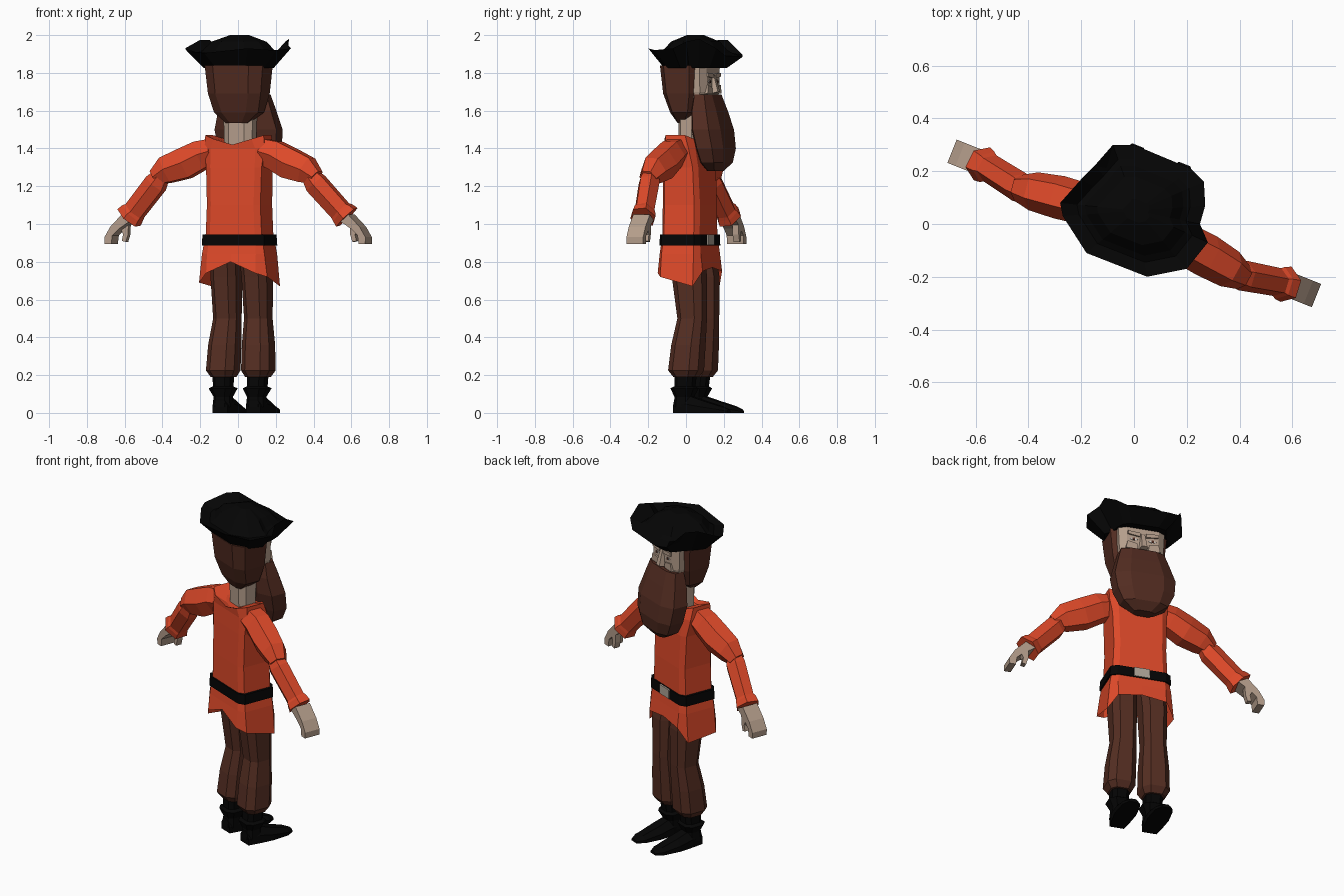
import bpy, bmesh, math
from mathutils import Matrix, Vector

# The figure is built facing local +y, then turned to its stance
TURN = Matrix.Rotation(math.radians(-21.6), 4, 'Z')


def material(name, rgb):
    m = bpy.data.materials.new(name)
    m.diffuse_color = (*rgb, 1)
    return m


RED = material("red_cloth", (0.72, 0.066, 0.022))
SKIN = material("skin", (0.46, 0.34, 0.26))
HAIR = material("brown_hair", (0.085, 0.025, 0.015))
TROUSER = material("brown_trousers", (0.09, 0.027, 0.016))
BLACK = material("black_leather", (0.0015, 0.0015, 0.0015))
METAL = material("buckle_metal", (0.42, 0.37, 0.31))
WHITE = material("eye_white", (0.65, 0.62, 0.58))


def loft(name, rings, mat, start=True, end=True, turn=True):
    """Skin a list of rings with the same point count, optionally capped."""
    bm = bmesh.new()
    vs = [[bm.verts.new(p) for p in r] for r in rings]
    n = len(rings[0])
    for a, b in zip(vs, vs[1:]):
        for i in range(n):
            j = (i + 1) % n
            bm.faces.new((a[i], a[j], b[j], b[i]))
    if start:
        bm.faces.new(vs[0][::-1])
    if end:
        bm.faces.new(vs[-1])
    bmesh.ops.recalc_face_normals(bm, faces=bm.faces)
    me = bpy.data.meshes.new(name)
    bm.to_mesh(me)
    bm.free()
    if turn:
        me.transform(TURN)
    me.materials.append(mat)
    ob = bpy.data.objects.new(name, me)
    bpy.context.collection.objects.link(ob)
    return ob


def ring(z, a, b, cx=0, cy=0, k=0.55, hem=None):
    """Flat chamfered ring of ten points: right side, front, left side, back."""
    pts = [(a, -b * k), (a, b * k), (a * k, b), (0, b), (-a * k, b),
           (-a, b * k), (-a, -b * k), (-a * k, -b), (0, -b), (a * k, -b)]
    return [(cx + x, cy + y, hem[i] if hem else z) for i, (x, y) in enumerate(pts)]


def tube(name, path, mat, s, n=6):
    """Limb along (x, y, z, thickness, depth) stations, mirrored by s."""
    P = [Vector(p[:3]) for p in path]
    rings = []
    for i, p in enumerate(path):
        d = (P[min(i + 1, len(P) - 1)] - P[max(i - 1, 0)]).normalized()
        side = d.cross(Vector((0, 1, 0))).normalized()
        fwd = side.cross(d)
        r = []
        for k in range(n):
            t = 2 * math.pi * (k + 0.5) / n
            q = P[i] + side * p[3] * 1.1 * math.cos(t) + fwd * p[4] * 1.06 * math.sin(t)
            r.append((q.x * s, q.y, q.z))
        rings.append(r)
    return loft(name, rings, mat)


def prism(name, outline, y0, y1, mat, s=1):
    """Extrude an (x, z) outline between two y depths."""
    return loft(name, [[(x * s, y, z) for x, z in outline] for y in (y0, y1)], mat)


def box(name, x0, x1, y0, y1, z0, z1, mat):
    return prism(name, [(x0, z0), (x1, z0), (x1, z1), (x0, z1)], y0, y1, mat)


# Tunic body, with collar dipping around the neck
collar = [1.47, 1.47, 1.45, 1.43, 1.45, 1.47, 1.47, 1.45, 1.42, 1.45]
inner = [1.44, 1.44, 1.42, 1.41, 1.42, 1.44, 1.44, 1.42, 1.40, 1.42]
loft("tunic", [ring(0.92, .160, .106, cy=.022, k=.8),
               ring(1.10, .152, .106, cy=.022, k=.8),
               ring(1.30, .158, .10, cy=.02, k=.8),
               ring(1.40, .170, .09, cy=.014, k=.75),
               ring(0, .166, .085, cy=.005, k=.65, hem=collar),
               ring(0, .085, .06, cy=.015, hem=inner)], RED)

# Tunic skirt with uneven hem, open below
hem = [.72, .67, .75, .77, .75, .67, .69, .74, .80, .74]
loft("tunic_skirt", [ring(0.92, .164, .108, cy=.022, k=.8),
                     ring(0.84, .178, .117, cy=.022, k=.78),
                     ring(0, .194, .128, cy=.022, k=.72, hem=hem)], RED, end=False)

# Belt and buckle
loft("belt", [ring(0.887, .178, .117, cy=.022, k=.8),
              ring(0.945, .174, .115, cy=.022, k=.8)], BLACK)
box("buckle", -.045, .045, .136, .145, .89, .945, METAL)

# Neck
loft("neck", [ring(1.38, .08, .055, cy=.032), ring(1.62, .082, .06, cy=.032)], SKIN)

# Hair, covering the back and sides of the head
loft("hair", [ring(1.535, .06, .03, cy=-.005),
              ring(1.59, .125, .078, cy=.015),
              ring(1.69, .150, .105, cy=.012, k=.62),
              ring(1.84, .165, .118, cy=.010, k=.62)], HAIR)

# Face, nose, brows, eyes and cheeks
loft("face", [ring(1.60, .10, .065, cy=.065, k=.7),
              ring(1.70, .128, .085, cy=.07, k=.7),
              ring(1.84, .135, .085, cy=.07, k=.7)], SKIN)
loft("nose", [[(-.026, .15, 1.69), (.026, .15, 1.69), (.016, .188, 1.70), (-.016, .188, 1.70)],
              [(-.014, .15, 1.79), (.014, .15, 1.79), (.01, .162, 1.79), (-.01, .162, 1.79)]], SKIN)
for s, side in ((-1, "left"), (1, "right")):
    prism(side + "_brow", [(.018, 1.772), (.088, 1.780), (.088, 1.80), (.018, 1.795)],
          .15, .164, SKIN, s)
    prism(side + "_eye", [(.030, 1.753), (.055, 1.744), (.078, 1.753), (.055, 1.764)],
          .152, .158, WHITE, s)
    prism(side + "_pupil", [(.048, 1.747), (.062, 1.747), (.062, 1.761), (.048, 1.761)],
          .153, .160, HAIR, s)
    prism(side + "_cheek", [(.03, 1.69), (.10, 1.69), (.09, 1.735), (.035, 1.725)],
          .14, .163, SKIN, s)

# Beard: (height, half width, back, front)
beard = [(1.28, .06, .135, .20), (1.325, .13, .11, .238), (1.40, .165, .092, .248),
         (1.50, .176, .07, .235), (1.60, .150, .062, .205), (1.685, .125, .075, .175)]
loft("beard", [ring(z, a, (f - b) / 2, cy=(f + b) / 2) for z, a, b, f in beard], HAIR)

# Hat: upturned brim with peaked corners around a low crown
rim = [(.28, -.07, 1.93), (.25, 0, 1.965), (.27, .07, 1.98), (.265, .16, 1.93),
       (.215, .21, 1.89), (0, .30, 1.885), (-.08, .30, 1.895), (-.15, .22, 1.975),
       (-.20, .17, 1.975), (-.28, .08, 1.93), (-.27, .03, 1.915), (-.18, -.11, 1.905),
       (.05, -.20, 1.93), (.20, -.17, 1.92)]


def hat_ring(f, z):
    return [(.01 + (x - .01) * f, .05 + (y - .05) * f, z) for x, y, _ in rim]


loft("hat", [hat_ring(.66, 1.825), rim, hat_ring(.78, 1.905), hat_ring(.68, 1.92),
             hat_ring(.52, 1.965), hat_ring(.18, 2.0)], BLACK, turn=False)

for s, side in ((-1, "left"), (1, "right")):
    # Sleeves
    tube(side + "_upper_sleeve", [(.14, .0, 1.385, .07, .07), (.21, .0, 1.365, .08, .075),
                                  (.30, -.01, 1.32, .085, .078), (.40, -.025, 1.285, .074, .07),
                                  (.46, -.035, 1.245, .042, .048)], RED, s)
    tube(side + "_lower_sleeve", [(.425, -.035, 1.255, .045, .045), (.455, -.03, 1.215, .06, .055),
                                  (.585, -.005, 1.07, .058, .052), (.597, -.004, 1.06, .064, .06),
                                  (.62, .0, 1.035, .072, .066)], RED, s)
    # Hand with curled fingers and thumb
    prism(side + "_hand", [(.59, 1.02), (.645, 1.05), (.71, .985), (.743, .93), (.742, .895),
                           (.704, .895), (.698, .94), (.66, .975)], -.045, .05, SKIN, s)
    prism(side + "_thumb", [(.63, 1.0), (.675, .975), (.66, .945), (.668, .91),
                            (.645, .905), (.632, .945)], .015, .05, SKIN, s)
    # Trouser leg
    loft(side + "_trouser_leg", [ring(.19, .06, .06, s * .098, .04),
                                 ring(.225, .080, .085, s * .10, .04),
                                 ring(.36, .077, .081, s * .096, .052),
                                 ring(.50, .066, .070, s * .088, .07),
                                 ring(.72, .072, .085, s * .088, .055),
                                 ring(.88, .075, .085, s * .083, .03)], TROUSER)
    # Boot shaft with flared cuff
    loft(side + "_boot_shaft", [ring(.03, .05, .048, s * .095, .025),
                                ring(.085, .045, .046, s * .095, .028),
                                ring(.13, .068, .066, s * .097, .03),
                                ring(.14, .048, .05, s * .097, .032),
                                ring(.20, .05, .052, s * .098, .037)], BLACK)
    # Boot foot, heel to toe: (y, half width, height)
    foot = [(-.02, .042, .075), (.05, .052, .095), (.14, .06, .065),
            (.24, .05, .035), (.282, .024, .018)]
    loft(side + "_boot_foot", [[(s * .095 + x * w, y, z * h) for x, z in
                                ((-1, 0), (1, 0), (1, .5), (.5, 1), (-.5, 1), (-1, .5))]
                               for y, w, h in foot], BLACK)
